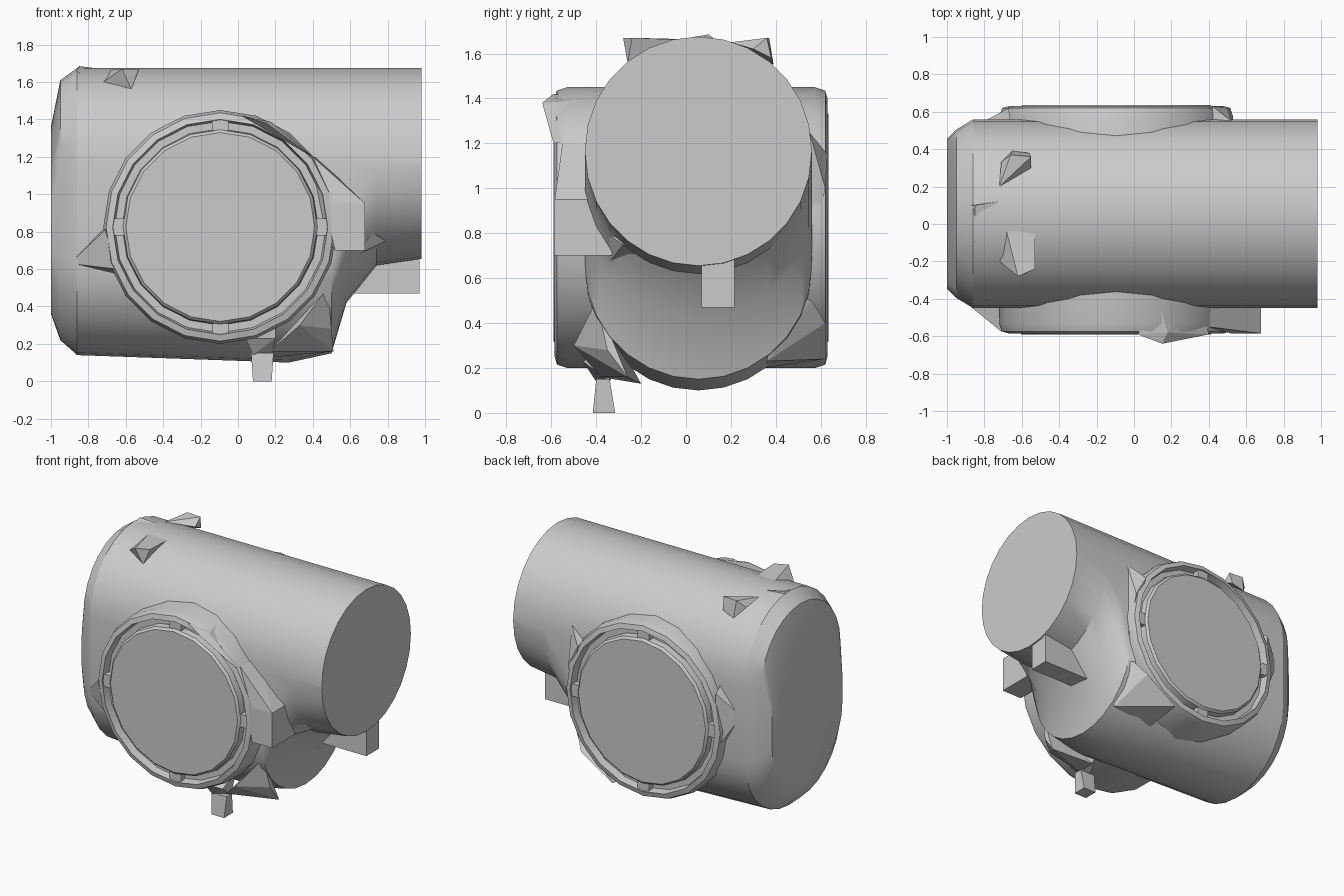
import bpy, bmesh, math
from mathutils import Vector

if "Cube" in bpy.data.objects:
    bpy.data.objects.remove(bpy.data.objects["Cube"])

grey = bpy.data.materials.new("plain_grey")
grey.use_nodes = True
COLOUR = (0.6, 0.6, 0.6, 1)
grey.diffuse_color = COLOUR
grey.node_tree.nodes["Principled BSDF"].inputs["Base Color"].default_value = COLOUR


def finish(name, bm, smooth=None):
    """Turn a bmesh into a named, coloured object."""
    bmesh.ops.recalc_face_normals(bm, faces=bm.faces)
    mesh = bpy.data.meshes.new(name)
    bm.to_mesh(mesh)
    bm.free()
    mesh.materials.append(grey)
    ob = bpy.data.objects.new(name, mesh)
    bpy.context.collection.objects.link(ob)
    if smooth:
        bpy.ops.object.select_all(action="DESELECT")
        ob.select_set(True)
        bpy.context.view_layer.objects.active = ob
        bpy.ops.object.shade_smooth_by_angle(angle=math.radians(smooth))
    return ob


def loft(bm, rings, closed_ends=True):
    """Skin a list of equally long point rings."""
    loops = [[bm.verts.new(p) for p in ring] for ring in rings]
    n = len(loops[0])
    for a, b in zip(loops, loops[1:]):
        for i in range(n):
            j = (i + 1) % n
            bm.faces.new((a[i], a[j], b[j], b[i]))
    if closed_ends:
        bm.faces.new(loops[0])
        bm.faces.new(loops[-1])


def hull(name, points):
    """Solid chunk around a few corner points."""
    bm = bmesh.new()
    verts = [bm.verts.new(p) for p in points]
    res = bmesh.ops.convex_hull(bm, input=verts)
    junk = [v for v in res["geom_interior"] if isinstance(v, bmesh.types.BMVert)]
    bmesh.ops.delete(bm, geom=junk, context="VERTS")
    finish(name, bm)


# Main housing: stadium sections that shrink to the upper barrel
R, Y0, TOP = 0.505, 0.055, 1.675
HALF = 14


def section(x, bottom, top, radius):
    ring = []
    for centre, start in ((top - radius, 0), (bottom + radius, math.pi)):
        for i in range(HALF + 1):
            a = start + math.pi * i / HALF
            ring.append((x, Y0 + radius * math.cos(a), centre + radius * math.sin(a)))
    return ring


stations = [(-1.0, 0.36, 1.36, 0.40), (-0.95, 0.22, 1.61, 0.45), (-0.86, 0.14, TOP, R),
            (0.27, 0.10, TOP, R), (0.50, 0.15, TOP, R), (0.58, 0.42, TOP, R),
            (0.74, 0.62, TOP, R), (0.98, 0.655, TOP, R)]
bm = bmesh.new()
loft(bm, [section(*s) for s in stations])
finish("main_housing", bm, 30)

# Round ports on the front and back, each with a rim, groove and cover
CX, CZ, SIDES = -0.095, 0.825, 20
profile = [(0.505, 0.0), (0.52, 0.015), (0.525, 0.06), (0.565, 0.06),
           (0.575, 0.005), (0.61, 0.015), (0.625, 0.06), (0.625, 0.5)]


def port(name, face_y, side):
    bm = bmesh.new()
    rings = []
    for r, depth in profile:
        rings.append([(CX + r * math.cos(math.tau * i / SIDES), face_y - side * depth,
                       CZ + r * math.sin(math.tau * i / SIDES)) for i in range(SIDES)])
    loft(bm, rings)
    finish(name, bm, 25)
    # Four locking tabs across the groove
    for k in range(4):
        a = k * math.pi / 2
        out = Vector((math.cos(a), 0, math.sin(a)))
        across = Vector((-out.z, 0, out.x)) * 0.045
        pts = [Vector((CX, face_y - side * d, CZ)) + out * r + across * s
               for d in (0.015, 0.08) for r in (0.515, 0.575) for s in (-1, 1)]
        hull(name + "_tab_" + str(k + 1), pts)


port("front_port", -0.59, -1)
port("back_port", 0.635, 1)


def box(x, y, z):
    return [(i, j, k) for i in x for j in y for k in z]


# Brackets, feet and ribs
hull("front_bracket", box((0.52, 0.68), (-0.585, -0.33), (0.7, 0.95))
     + [(0.40, -0.55, 1.2), (0.42, -0.35, 1.2), (0.45, -0.5, 0.8)])
hull("bracket_rib", [(0.66, -0.4, 0.83), (0.79, -0.28, 0.75), (0.6, -0.35, 0.66),
                     (0.6, -0.2, 0.9), (0.6, -0.1, 0.6)])
hull("end_block", box((0.6, 0.97), (0.07, 0.215), (0.47, 0.72)))
hull("foot", box((0.08, 0.18), (-0.415, -0.315), (0.0,))
     + box((0.07, 0.19), (-0.40, -0.34), (0.15,)))
hull("foot_root", [(0.08, -0.40, 0.14), (0.18, -0.34, 0.14), (0.04, -0.46, 0.23),
                   (0.2, -0.46, 0.23), (0.1, -0.28, 0.25), (0.2, -0.3, 0.3)])
hull("lower_gusset", [(0.17, -0.38, 0.16), (0.33, -0.5, 0.3), (0.5, -0.35, 0.28),
                      (0.51, -0.26, 0.16), (0.2, -0.2, 0.13), (0.48, -0.4, 0.5)])
hull("front_side_rib", [(-0.9, -0.42, 0.63), (-0.71, -0.575, 0.81), (-0.65, -0.575, 0.6),
                        (-0.7, -0.3, 0.85), (-0.65, -0.3, 0.55)])
hull("front_rim_lip", [(0.02, -0.59, 1.42), (0.15, -0.64, 1.38), (0.4, -0.59, 1.2),
                       (0.18, -0.58, 1.385), (0.13, -0.4, 1.4), (0.36, -0.4, 1.22)])
hull("back_side_rib", [(-0.82, 0.54, 0.95), (-0.67, 0.62, 0.7), (-0.67, 0.62, 1.1),
                       (-0.65, 0.45, 0.6), (-0.65, 0.45, 1.2)])
hull("back_rim_rib", [(0.52, 0.55, 0.65), (0.5, 0.62, 1.0), (0.42, 0.63, 1.15),
                      (0.52, 0.55, 1.25), (0.42, 0.45, 1.2), (0.45, 0.45, 0.7)])
hull("back_lower_gusset", [(0.48, 0.36, 0.23), (0.4, 0.62, 0.4), (0.47, 0.56, 0.5),
                           (0.15, 0.62, 0.24), (0.15, 0.35, 0.2), (0.55, 0.4, 0.55)])

# Lugs on top of the housing
hull("top_front_lug", [(-0.73, 0.15, 1.66), (-0.72, -0.2, 1.6), (-0.62, -0.28, 1.67),
                       (-0.53, -0.24, 1.67), (-0.57, -0.26, 1.56), (-0.53, 0.02, 1.66)])
hull("top_back_lug", [(-0.72, 0.2, 1.65), (-0.71, 0.33, 1.62), (-0.65, 0.39, 1.55),
                      (-0.66, 0.37, 1.67), (-0.55, 0.36, 1.67), (-0.55, 0.3, 1.62),
                      (-0.56, 0.38, 1.58)])
hull("top_corner_lug", [(-0.85, 0.1, 1.685), (-0.73, 0.12, 1.67), (-0.85, -0.1, 1.65),
                        (-0.93, 0.1, 1.6), (-0.75, -0.05, 1.64)])
